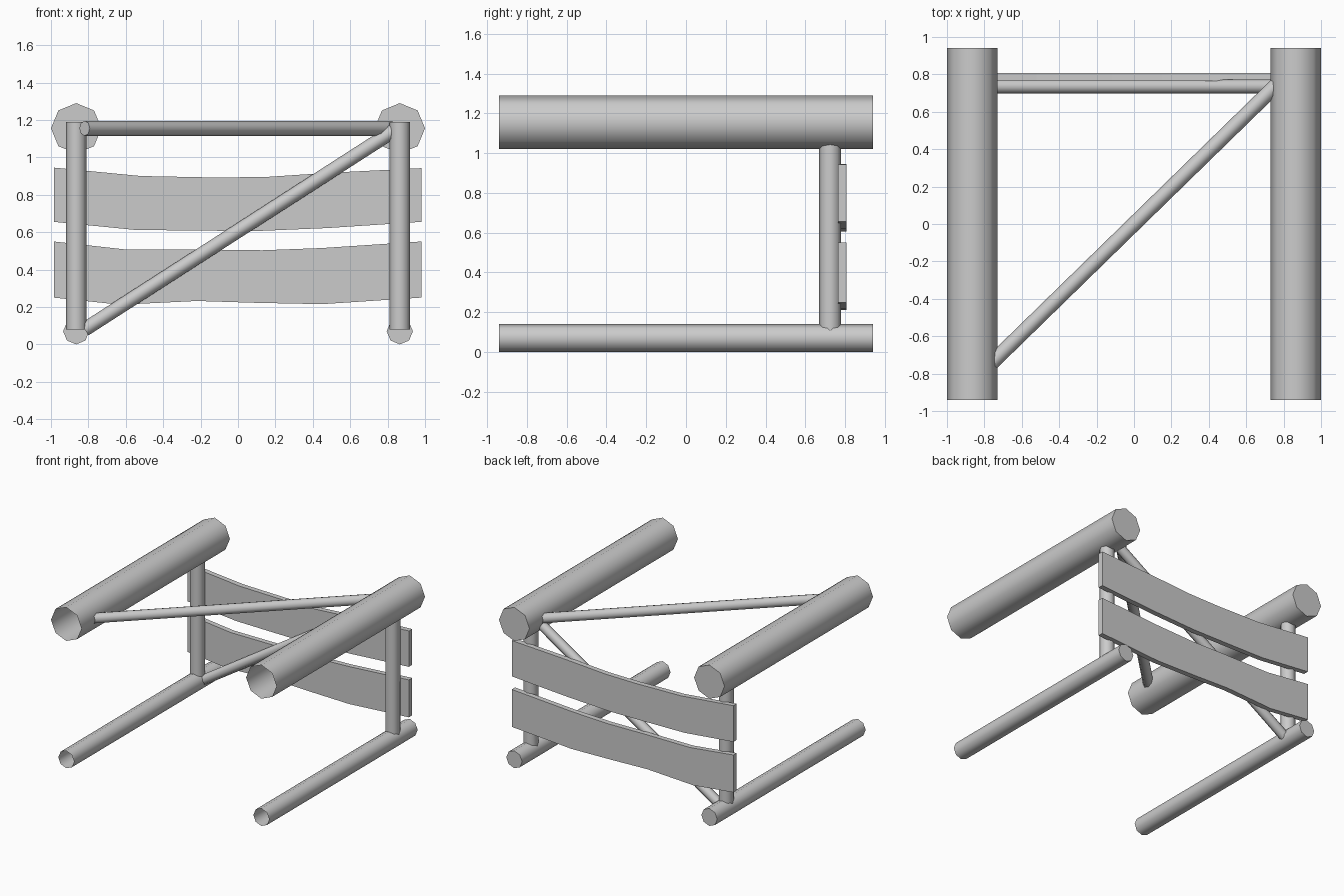
import bpy, bmesh
from mathutils import Vector

if "Cube" in bpy.data.objects:
    bpy.data.objects.remove(bpy.data.objects["Cube"])


def finish(bm, name):
    mesh = bpy.data.meshes.new(name)
    bm.to_mesh(mesh)
    bm.free()
    obj = bpy.data.objects.new(name, mesh)
    bpy.context.collection.objects.link(obj)
    return obj


def pole(name, start, end, radius, open_start=False):
    """Eight-sided smooth pole between two points."""
    start, end = Vector(start), Vector(end)
    axis = end - start
    bm = bmesh.new()
    bmesh.ops.create_cone(bm, cap_ends=True, segments=8, radius1=radius,
                          radius2=radius, depth=axis.length)
    for f in list(bm.faces):
        if len(f.verts) == 8:
            if open_start and f.calc_center_median().z < 0:
                bm.faces.remove(f)
        else:
            f.smooth = True
    for e in bm.edges:
        if any(len(f.verts) == 8 for f in e.link_faces):
            e.smooth = False
    bm.transform(axis.to_track_quat('Z', 'Y').to_matrix().to_4x4())
    bmesh.ops.translate(bm, verts=bm.verts, vec=(start + end) / 2)
    return finish(bm, name)


def plank(name, top, bottom, y0, y1):
    """Uneven sagging board: matching top and bottom edge points, given thickness."""
    bm = bmesh.new()
    rows = [[bm.verts.new((x, y, z)) for x, z in edge]
            for y, edge in ((y0, top), (y0, bottom), (y1, bottom), (y1, top))]
    for a, b in zip(rows, rows[1:] + rows[:1]):
        for i in range(len(a) - 1):
            bm.faces.new((a[i], a[i + 1], b[i + 1], b[i]))
    for i in (0, -1):
        bm.faces.new([r[i] for r in rows])
    bmesh.ops.recalc_face_normals(bm, faces=bm.faces)
    return finish(bm, name)


# Rails and posts on both sides
for side, s in (("left", -1), ("right", 1)):
    x = 0.865 * s
    pole(side + "_top_beam", (x, -0.94, 1.155), (x, 0.94, 1.155), 0.135, True)
    pole(side + "_bottom_rail", (x, -0.94, 0.07), (x, 0.94, 0.07), 0.07, True)
    pole(side + "_post", (x, 0.725, 0.08), (x, 0.725, 1.19), 0.055)

# Diagonal braces
pole("top_brace", (-0.82, -0.80, 1.155), (0.82, 0.80, 1.155), 0.04)
pole("back_brace", (-0.82, 0.735, 0.08), (0.83, 0.735, 1.14), 0.038)

# Sagging back boards
plank("upper_board",
      [(-0.985, 0.945), (-0.52, 0.9), (-0.12, 0.892), (0.15, 0.895), (0.5, 0.918), (0.98, 0.942)],
      [(-0.985, 0.655), (-0.55, 0.612), (-0.2, 0.608), (0.1, 0.606), (0.48, 0.622), (0.98, 0.655)],
      0.765, 0.807)
plank("lower_board",
      [(-0.985, 0.55), (-0.6, 0.507), (-0.2, 0.507), (0.13, 0.503), (0.45, 0.515), (0.98, 0.55)],
      [(-0.985, 0.25), (-0.63, 0.212), (-0.22, 0.232), (0.1, 0.222), (0.45, 0.215), (0.98, 0.25)],
      0.765, 0.807)
